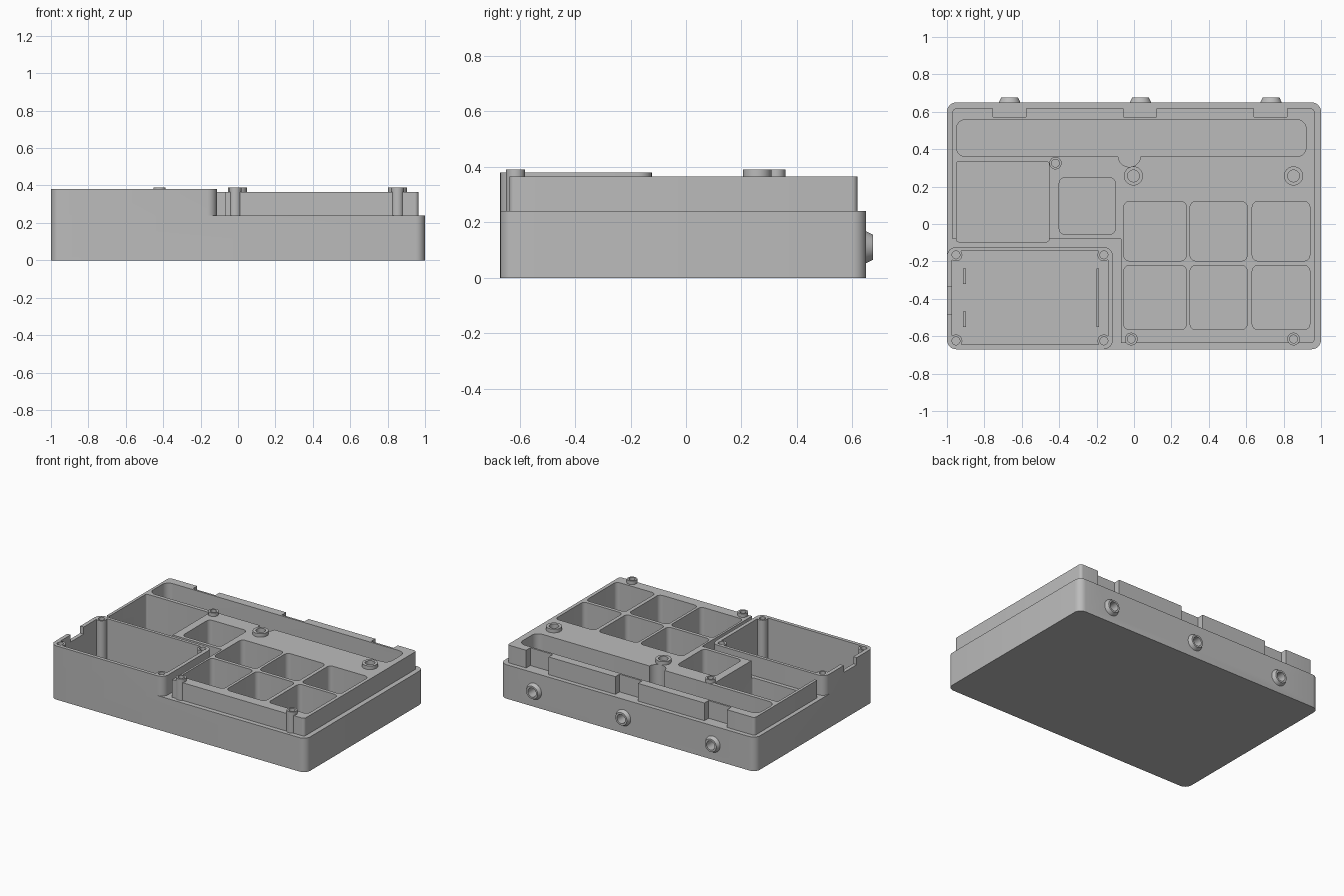
import bpy, bmesh, math

if "Cube" in bpy.data.objects:
    bpy.data.objects.remove(bpy.data.objects["Cube"], do_unlink=True)

grey = bpy.data.materials.new("plain grey")
grey.use_nodes = True
colour = (0.5, 0.5, 0.5, 1)
grey.diffuse_color = colour
grey.node_tree.nodes["Principled BSDF"].inputs["Base Color"].default_value = colour


def make_object(name, bm):
    bmesh.ops.recalc_face_normals(bm, faces=bm.faces)
    mesh = bpy.data.meshes.new(name)
    bm.to_mesh(mesh)
    bm.free()
    mesh.materials.append(grey)
    obj = bpy.data.objects.new(name, mesh)
    bpy.context.collection.objects.link(obj)
    return obj


def rounded_box(name, x0, x1, y0, y1, z0, z1, r=0.0, steps=6):
    """Upright box with rounded vertical corners."""
    if r:
        points = []
        corners = [(x1 - r, y1 - r), (x0 + r, y1 - r), (x0 + r, y0 + r), (x1 - r, y0 + r)]
        for i, (cx, cy) in enumerate(corners):
            for k in range(steps + 1):
                a = math.pi / 2 * (i + k / steps)
                points.append((cx + r * math.cos(a), cy + r * math.sin(a)))
    else:
        points = [(x0, y0), (x1, y0), (x1, y1), (x0, y1)]
    bm = bmesh.new()
    face = bm.faces.new([bm.verts.new((x, y, z0)) for x, y in points])
    top = bmesh.ops.extrude_face_region(bm, geom=[face])["geom"]
    bmesh.ops.translate(bm, vec=(0, 0, z1 - z0),
                        verts=[v for v in top if isinstance(v, bmesh.types.BMVert)])
    return make_object(name, bm)


def cylinder(name, x, y, z0, z1, r):
    bm = bmesh.new()
    bmesh.ops.create_cone(bm, cap_ends=True, segments=32, radius1=r, radius2=r, depth=z1 - z0)
    bmesh.ops.translate(bm, vec=(x, y, (z0 + z1) / 2), verts=bm.verts)
    return make_object(name, bm)


def rear_cone(name, x, z, y0, y1, r0, r1):
    """Cone frustum along y, from radius r0 at y0 to r1 at y1."""
    bm = bmesh.new()
    bmesh.ops.create_cone(bm, cap_ends=True, segments=32, radius1=r0, radius2=r1, depth=y1 - y0)
    for v in bm.verts:
        v.co = (x + v.co.x, (y0 + y1) / 2 + v.co.z, z - v.co.y)
    return make_object(name, bm)


def combine(target, tool, operation):
    tool.hide_render = True
    mod = target.modifiers.new("combine", "BOOLEAN")
    mod.operation = operation
    mod.solver = "EXACT"
    mod.object = tool
    bpy.context.view_layer.objects.active = target
    bpy.ops.object.modifier_apply(modifier=mod.name)
    bpy.data.objects.remove(tool, do_unlink=True)


def add(tool):
    combine(body, tool, "UNION")


def cut(tool):
    combine(body, tool, "DIFFERENCE")


STEP, DECK, RIM, FLOOR = 0.24, 0.365, 0.38, 0.03

# Base with the raised deck, stepped in all round and cut away at one corner
body = rounded_box("case_body", -1, 1, -0.67, 0.65, 0, STEP, 0.05)
deck = rounded_box("deck", -0.97, 0.965, -0.637, 0.618, 0.2, DECK, 0.02)
combine(deck, rounded_box("corner_cut", -1.1, -0.07, -0.8, -0.08, 0.1, 0.5), "DIFFERENCE")
add(deck)

# Tall corner compartment
add(rounded_box("compartment", -1, -0.113, -0.67, -0.123, STEP, RIM, 0.05))
cut(rounded_box("compartment_space", -0.973, -0.14, -0.645, -0.145, FLOOR, 0.5, 0.02))
cut(rounded_box("cable_notch", -1.1, -0.95, -0.48, -0.335, 0.33, 0.5))

# Square pockets: six in a grid, one in the middle, one at the side
for x0, x1 in ((-0.055, 0.28), (0.30, 0.605), (0.632, 0.94)):
    for y0, y1 in ((-0.565, -0.222), (-0.197, 0.12)):
        cut(rounded_box("grid_pocket", x0, x1, y0, y1, FLOOR, 0.5, 0.03))
cut(rounded_box("middle_pocket", -0.40, -0.10, -0.055, 0.247, FLOOR, 0.5, 0.03))
cut(rounded_box("side_pocket", -0.95, -0.455, -0.095, 0.333, FLOOR, 0.5, 0.012))

# Long rear trough with a finger scoop
cut(rounded_box("trough", -0.95, 0.92, 0.36, 0.558, FLOOR, 0.5, 0.05))
cut(cylinder("finger_scoop", -0.025, 0.365, FLOOR, 0.5, 0.06))

# Notches and tapered sockets along the back
for notch, socket in ((-0.665, -0.665), (0.032, 0.035), (0.73, 0.733)):
    cut(rounded_box("rear_notch", notch - 0.088, notch + 0.088, 0.572, 0.7, STEP, 0.5))
    add(rear_cone("rear_socket", socket, 0.11, 0.62, 0.675, 0.072, 0.045))
    cut(rear_cone("socket_hole", socket, 0.11, 0.54, 0.7, 0.032, 0.032))

# Screw posts: x, y, bottom, top, radius
posts = [(x, y, 0.02, RIM, 0.034) for x in (-0.952, -0.161) for y in (-0.625, -0.165)]
posts += [(x, -0.615, 0.2, 0.39, 0.034) for x in (-0.015, 0.853)]
posts += [(x, 0.257, 0.3, 0.39, 0.051) for x in (-0.003, 0.853)]
posts += [(-0.42, 0.325, 0.3, 0.39, 0.033)]
for x, y, z0, z1, r in posts:
    add(cylinder("screw_post", x, y, z0, z1, r))
    cut(cylinder("screw_hole", x, y, 0.2, 0.5, r * 0.62))

# Thin locating ribs on the compartment floor
ribs = [
    rounded_box("rib_left_rear", -0.913, -0.898, -0.32, -0.238, FLOOR - 0.01, 0.08),
    rounded_box("rib_left_front", -0.913, -0.898, -0.55, -0.467, FLOOR - 0.01, 0.08),
    rounded_box("rib_right", -0.2, -0.187, -0.55, -0.238, FLOOR - 0.01, 0.08),
]

# Smooth round walls, sharp edges
bpy.ops.object.select_all(action="DESELECT")
body.select_set(True)
bpy.context.view_layer.objects.active = body
bpy.ops.object.shade_smooth_by_angle(angle=math.radians(30))
